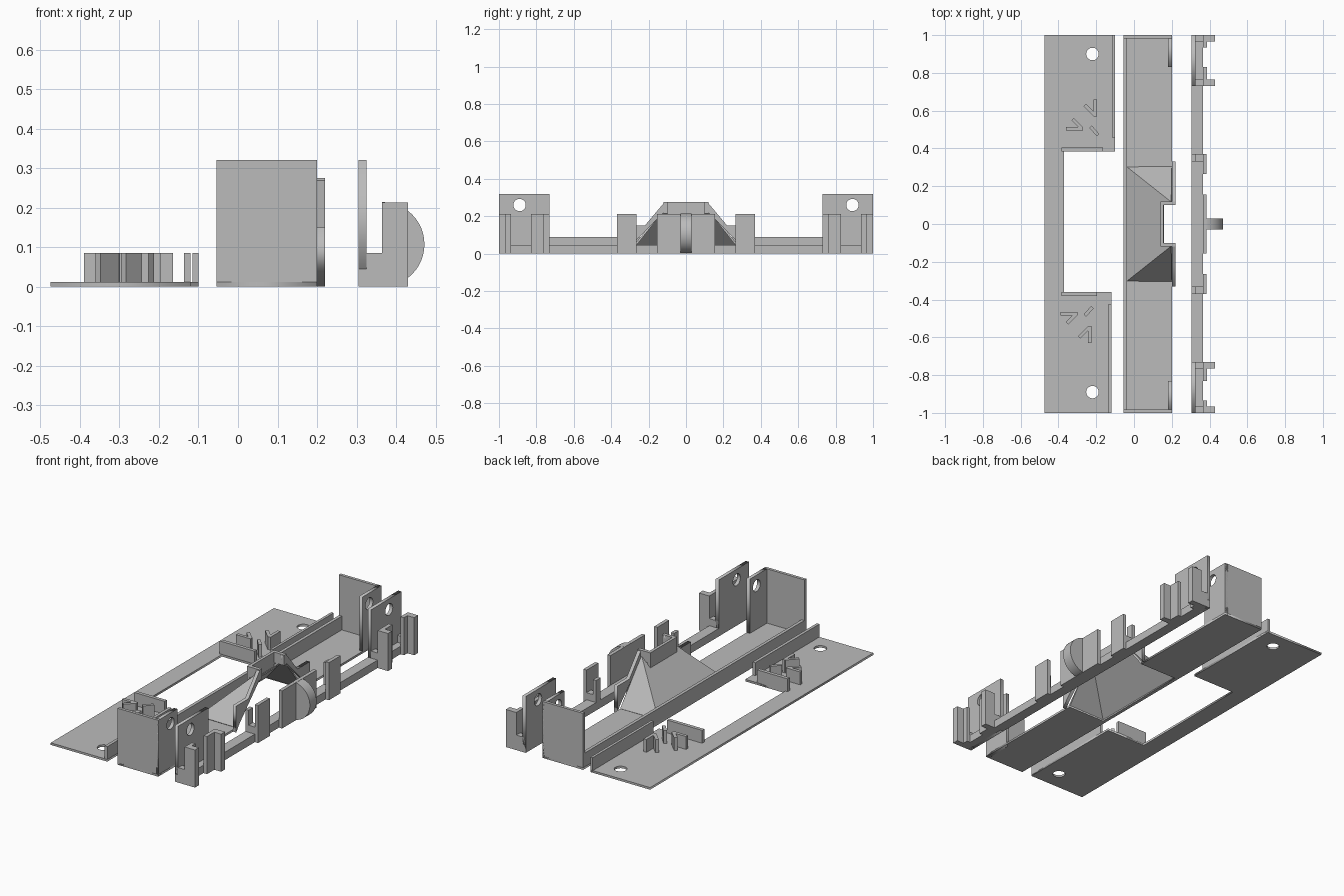
import bpy, bmesh, math
from mathutils import Matrix, Vector

cube = bpy.data.objects.get("Cube")
if cube:
    bpy.data.objects.remove(cube)

grey = bpy.data.materials.new("plain grey")
grey.use_nodes = True
COLOR = (0.5, 0.5, 0.5, 1)
grey.diffuse_color = COLOR
grey.node_tree.nodes["Principled BSDF"].inputs["Base Color"].default_value = COLOR


def add(name, mesh):
    mesh.materials.clear()
    mesh.materials.append(grey)
    obj = bpy.data.objects.new(name, mesh)
    bpy.context.collection.objects.link(obj)
    return obj


def box(name, x, y, z, angle=0):
    """Box from (low, high) ranges, turned about its own upright axis."""
    size = [r[1] - r[0] for r in (x, y, z)]
    mid = Vector([(r[0] + r[1]) / 2 for r in (x, y, z)])
    bm = bmesh.new()
    bmesh.ops.create_cube(bm, size=1, matrix=Matrix.Translation(mid)
                          @ Matrix.Rotation(angle, 4, 'Z')
                          @ Matrix.Diagonal((*[abs(s) for s in size], 1)))
    mesh = bpy.data.meshes.new(name)
    bm.to_mesh(mesh)
    bm.free()
    return add(name, mesh)


def circle(a, b, r, n=32):
    return [(a + r * math.cos(math.tau * i / n), b + r * math.sin(math.tau * i / n))
            for i in range(n)]


FRAMES = {'z': Matrix.Identity(4),
          'x': Matrix(((0, 0, 1, 0), (1, 0, 0, 0), (0, 1, 0, 0), (0, 0, 0, 1))),
          'y': Matrix(((1, 0, 0, 0), (0, 0, -1, 0), (0, 1, 0, 0), (0, 0, 0, 1)))}


def plate(name, axis, low, high, *loops):
    """Extruded outline along an axis; extra loops become holes."""
    curve = bpy.data.curves.new(name, 'CURVE')
    curve.dimensions = '2D'
    curve.fill_mode = 'BOTH'
    curve.extrude = (high - low) / 2
    for loop in loops:
        spline = curve.splines.new('POLY')
        spline.points.add(len(loop) - 1)
        for p, (a, b) in zip(spline.points, loop):
            p.co = (a, b, 0, 1)
        spline.use_cyclic_u = True
    temp = bpy.data.objects.new(name, curve)
    bpy.context.collection.objects.link(temp)
    bpy.context.view_layer.update()
    mesh = bpy.data.meshes.new_from_object(
        temp.evaluated_get(bpy.context.evaluated_depsgraph_get()))
    bpy.data.objects.remove(temp)
    mid = (low + high) / 2 * (-1 if axis == 'y' else 1)
    mesh.transform(FRAMES[axis] @ Matrix.Translation((0, 0, mid)))
    return add(name, mesh)


def rect(a0, a1, b0, b1):
    return [(a0, b0), (a1, b0), (a1, b1), (a0, b1)]


# Flat cover with a side cutout and screw holes
T, H, HOLE = 0.012, 0.085, 0.033
plate("cover_plate", 'z', 0, T,
      [(-.475, -1), (-.12, -1), (-.12, -.36), (-.37, -.36),
       (-.37, .385), (-.1, .385), (-.1, 1), (-.475, 1)],
      circle(-.22, .9, HOLE), circle(-.22, -.89, HOLE))
box("cover_rail_back", (-.115, -.1), (.455, 1), (0, H))
box("cover_rail_front", (-.137, -.12), (-1, -.425), (0, H))
box("cover_rib_back", (-.385, -.165), (.385, .405), (0, H))
box("cover_rib_front", (-.385, -.195), (-.38, -.36), (0, H))

# Small upright fins on the cover, repeated mirrored at the other end
FINS = [((-.36, .505), (-.27, .505)), ((-.325, .555), (-.275, .505)),
        ((-.205, .66), (-.205, .57)), ((-.26, .63), (-.205, .575)),
        ((-.23, .515), (-.19, .47))]
for s, dx, dy, side in ((1, 0, 0, "back"), (-1, -.03, .03, "front")):
    for p, q in FINS:
        a, b = (Vector((v[0] + dx, s * v[1] + dy)) for v in (p, q))
        m, d = (a + b) / 2, b - a
        half = d.length / 2
        box("cover_fin_" + side, (m.x - half, m.x + half),
            (m.y - .009, m.y + .009), (0, H), math.atan2(d.y, d.x))

# Tray with a floor opening below the hood
plate("tray_floor", 'z', 0, T,
      [(-.055, -1), (.2, -1), (.2, -.3), (-.035, -.3),
       (-.035, .3), (.2, .3), (.2, 1), (-.055, 1)])
box("tray_rail", (-.055, -.037), (-1, 1), (0, .09))
for s in (1, -1):
    box("tray_end_wall", (-.055, .2), sorted((s * .983, s)), (0, .32))
    plate("tray_corner_wall", 'x', .18, .2,
          rect(*sorted((s * .83, s)), 0, .32), circle(s * .89, .26, HOLE))

# Hollow hood: sloped back with a notch, and two sloped sides
half = [(-.035, .3, .01), (.2, .116, .24), (.2, .1, .24), (.155, .1, .196)]
bm = bmesh.new()
left = [bm.verts.new(p) for p in half]
right = [bm.verts.new((x, -y, z)) for x, y, z in half]
bm.faces.new(left + right[::-1])
for row, s in ((left, 1), (right, -1)):
    bm.faces.new((row[0], row[1], bm.verts.new((.2, s * .3, .01))))
bmesh.ops.recalc_face_normals(bm, faces=bm.faces)
mesh = bpy.data.meshes.new("hood")
bm.to_mesh(mesh)
bm.free()
hood = add("hood", mesh)
shell = hood.modifiers.new("thickness", 'SOLIDIFY')
shell.thickness = .012
shell.offset = 0

# Raised rim around the notch and flanges along the hood mouth
box("hood_rim", (.14, .157), (-.12, .12), (.18, .275))
for s in (1, -1):
    box("hood_rim_arm", (.14, .22), sorted((s * .1, s * .12)), (.215, .275))
    plate("hood_flange", 'x', .2, .22,
          [(s * a, b) for a, b in ((.1, .275), (.115, .275), (.22, .15), (.33, .15),
                                   (.33, 0), (.3, .04), (.1, .24))])

# Clip strip with end plates, hooks and centre stop
box("strip_bar", (.305, .365), (-1, 1), (0, .045))
for s in (1, -1):
    def part(name, x, y, top):
        box(name, x, sorted((s * y[0], s * y[1])), (0, top))

    plate("strip_end_plate", 'x', .305, .325,
          rect(*sorted((s * .73, s)), 0, .32), circle(s * .89, .26, HOLE))
    for y, lip in (((.965, 1), (.935, .965)), ((.73, .765), (.765, .83))):
        part("hook_base", (.305, .365), y, H)
        part("hook_post", (.365, .43), y, .213)
        part("hook_lip", (.365, .387), lip, .213)
    part("clip_base", (.305, .365), (.33, .37), H)
    part("clip_inner_post", (.305, .325), (.33, .37), .17)
    part("clip_outer_post", (.365, .385), (.265, .37), .213)
box("centre_wall", (.365, .385), (-.155, .155), (0, .213))
arc = [(.365 + .107 * math.sin(math.pi * i / 24), .107 - .107 * math.cos(math.pi * i / 24))
       for i in range(25)]
disc = plate("centre_stop", 'y', -.03, .03, arc)
bpy.ops.object.select_all(action='DESELECT')
disc.select_set(True)
bpy.context.view_layer.objects.active = disc
bpy.ops.object.shade_smooth_by_angle()
